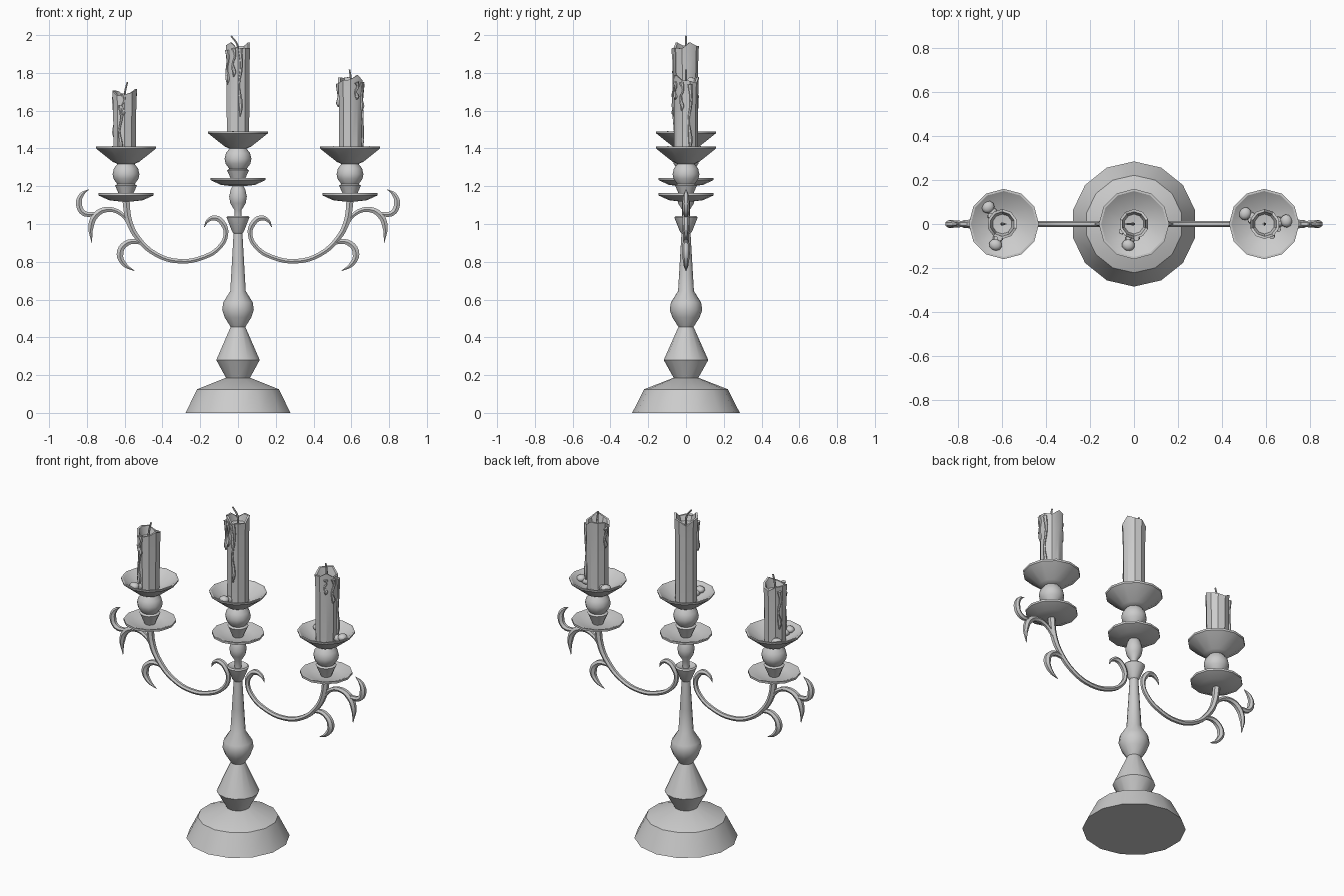
import bpy, bmesh, math
from mathutils import Vector, Matrix

cube = bpy.data.objects.get("Cube")
if cube:
    bpy.data.objects.remove(cube, do_unlink=True)

GREY = (0.6, 0.6, 0.6, 1)
mat = bpy.data.materials.new("plain grey")
mat.use_nodes = True
mat.diffuse_color = GREY
mat.node_tree.nodes["Principled BSDF"].inputs["Base Color"].default_value = GREY


def finish(ob, angle=35):
    """Give the material and smooth shading with sharp edges kept."""
    ob.data.materials.clear()
    ob.data.materials.append(mat)
    bpy.ops.object.select_all(action='DESELECT')
    ob.select_set(True)
    bpy.context.view_layer.objects.active = ob
    bpy.ops.object.shade_smooth_by_angle(angle=math.radians(angle))
    return ob


def mesh_object(name, bm):
    bmesh.ops.recalc_face_normals(bm, faces=bm.faces)
    me = bpy.data.meshes.new(name)
    bm.to_mesh(me)
    bm.free()
    ob = bpy.data.objects.new(name, me)
    bpy.context.collection.objects.link(ob)
    return finish(ob)


def lathe(name, profile, sides, x=0, dz=0, wave=None):
    """Loft rings of (radius, z); wave(angle, ring) adds height to a point."""
    bm = bmesh.new()
    rings = []
    for k, (r, z) in enumerate(profile):
        ring = []
        for i in range(sides):
            a = math.pi / 2 + math.tau * i / sides
            h = wave(a, k) if wave else 0
            ring.append(bm.verts.new((x + r * math.cos(a), r * math.sin(a), z + dz + h)))
        rings.append(ring)
    for lo, hi in zip(rings, rings[1:]):
        for i in range(sides):
            j = (i + 1) % sides
            bm.faces.new((lo[i], lo[j], hi[j], hi[i]))
    bm.faces.new(rings[0])
    bm.faces.new(rings[-1])
    return mesh_object(name, bm)


def tube(name, points, radii, size, resolution=4):
    """Round bar along a smooth path with its own radius at each point."""
    cu = bpy.data.curves.new(name, 'CURVE')
    cu.dimensions = '3D'
    cu.bevel_depth = size
    cu.bevel_resolution = 1
    cu.resolution_u = resolution
    cu.use_fill_caps = True
    sp = cu.splines.new('BEZIER')
    sp.bezier_points.add(len(points) - 1)
    for bp, p, r in zip(sp.bezier_points, points, radii):
        bp.co = p
        bp.radius = r
        bp.handle_left_type = bp.handle_right_type = 'AUTO'
    ob = bpy.data.objects.new(name, cu)
    bpy.context.collection.objects.link(ob)
    bpy.ops.object.select_all(action='DESELECT')
    ob.select_set(True)
    bpy.context.view_layer.objects.active = ob
    bpy.ops.object.convert(target='MESH')
    return finish(bpy.context.object, 50)


def blob(name, centre, scale, turn):
    bm = bmesh.new()
    m = Matrix.Translation(centre) @ Matrix.Rotation(turn, 4, 'Z') @ Matrix.Diagonal((*scale, 1))
    bmesh.ops.create_icosphere(bm, subdivisions=2, radius=1, matrix=m)
    return mesh_object(name, bm)


# Foot and column
lathe("base", [(.285, 0), (.222, .125), (.068, .185)], 14)
lathe("column", [(.062, .18), (.118, .28), (.04, .455), (.072, .505), (.086, .545), (.08, .585),
                 (.042, .645), (.034, .78), (.024, .95), (.032, .96), (.062, 1.035), (.055, 1.042),
                 (.02, 1.03), (.02, 1.075), (.042, 1.11), (.048, 1.145), (.04, 1.18),
                 (.026, 1.21)], 14)

# Candle holders: drip tray, ball and upper dish
TRAY = [(.03, 1.2), (.09, 1.207), (.145, 1.232), (.145, 1.244), (.135, 1.244), (.085, 1.223),
        (.03, 1.22)]
BALL = [(.03, 1.22), (.036, 1.235), (.058, 1.285), (.046, 1.292), (.066, 1.32), (.071, 1.345),
        (.064, 1.375), (.043, 1.402)]
DISH = [(.042, 1.398), (.07, 1.41), (.158, 1.48), (.16, 1.491), (.15, 1.491), (.075, 1.44),
        (.03, 1.435)]
SPOTS = (("middle", 0, 0), ("right", -.593, -.081), ("left", .593, -.081))
for label, x, dz in SPOTS:
    lathe(label + "_tray", TRAY, 12, x, dz)
    lathe(label + "_ball", BALL, 12, x, dz)
    lathe(label + "_dish", DISH, 12, x, dz)

# Arms and curled leaves, mirrored
ARM = [(.178, .985), (.16, 1.018), (.12, 1.032), (.078, 1.0), (.064, .945), (.1, .875), (.18, .825),
       (.31, .803), (.435, .84), (.53, .925), (.575, 1.01), (.595, 1.14)]
ARM_R = [.1, .6, .95, 1, .8, .8, .8, .8, .85, .95, 1.1, 1.3]
LEAVES = {
    "lower_leaf": ([(.475, .872), (.53, .905), (.595, .895), (.625, .84), (.6, .785), (.548, .752)],
                   [.5, .75, 1.05, 1.2, .8, .08]),
    "outer_leaf": ([(.575, 1.0), (.62, 1.055), (.69, 1.077), (.75, 1.05), (.778, .99), (.774, .9)],
                   [.6, .75, .9, 1.15, 1, .08]),
    "upper_leaf": ([(.7, 1.072), (.765, 1.052), (.82, 1.06), (.842, 1.11), (.828, 1.155), (.79, 1.183)],
                   [.5, .75, 1, 1.1, .8, .08])}
for side, s in (("left", 1), ("right", -1)):
    tube(side + "_arm", [(s * x, 0, z) for x, z in ARM], ARM_R, .017)
    for leaf, (path, radii) in LEAVES.items():
        tube(side + "_" + leaf, [(s * x, 0, z) for x, z in path], radii, .017)


# Candles with an uneven hollow rim
def candle(label, x, bottom, top, phase):
    def wave(a, k):
        if k in (2, 3):
            return .016 * math.sin(2 * a + phase) + .012 * math.sin(5 * a + 2 * phase)
        return 0
    lathe(label + "_candle",
          [(.062, bottom), (.064, top - .1), (.068, top), (.056, top), (.045, top - .04), (.01, top - .045)],
          10, x, 0, wave)


def drip(name, x, angle, top, low, width=.011):
    """Wax run hugging the candle, swelling at its lower end."""
    pts = []
    for t, swing in ((0, 0), (.25, .12), (.55, -.08), (.85, .06), (1, 0)):
        a = math.radians(angle) + swing
        pts.append((x + .066 * math.cos(a), .066 * math.sin(a), top + (low - top) * t))
    tube(name, pts, [1.2, .7, .55, 1.1, .3], width, 3)


def puddle(name, x, angle, z):
    """Cooled wax lying in the dish."""
    a = math.radians(angle)
    d = Vector((math.cos(a), math.sin(a), 0))
    blob(name + "_inner", Vector((x, 0, z)) + d * .07, (.03, .022, .02), a)
    blob(name + "_outer", Vector((x, 0, z + .012)) + d * .1, (.027, .03, .02), a)


CANDLES = (
    ("middle", 0, 1.44, 1.94, .4, [(-80, 1.93, 1.57), (-112, 1.93, 1.78), (-150, 1.92, 1.74)], [-105]),
    ("right", -.6, 1.36, 1.695, 2.2, [(-100, 1.69, 1.57), (-112, 1.63, 1.38), (145, 1.68, 1.45)],
     [-108, 130]),
    ("left", .595, 1.36, 1.765, 3.6, [(-22, 1.75, 1.6), (18, 1.74, 1.39), (165, 1.74, 1.62),
                                     (-60, 1.75, 1.66)], [8, 152]))
WICKS = {"middle": ((.0, 1.89), (-.004, 1.95), (-.036, 1.995)),
         "right": ((-.602, 1.65), (-.598, 1.7), (-.585, 1.752)),
         "left": ((.592, 1.72), (.597, 1.77), (.59, 1.818))}
for label, x, bottom, top, phase, runs, pools in CANDLES:
    candle(label, x, bottom, top, phase)
    tube(label + "_wick", [(px, 0, pz) for px, pz in WICKS[label]], [1, 1, .8], .006)
    for n, (angle, hi, lo) in enumerate(runs, 1):
        drip(f"{label}_drip_{n}", x, angle, hi, lo)
    for n, angle in enumerate(pools, 1):
        puddle(f"{label}_puddle_{n}", x, angle, bottom + .02)
